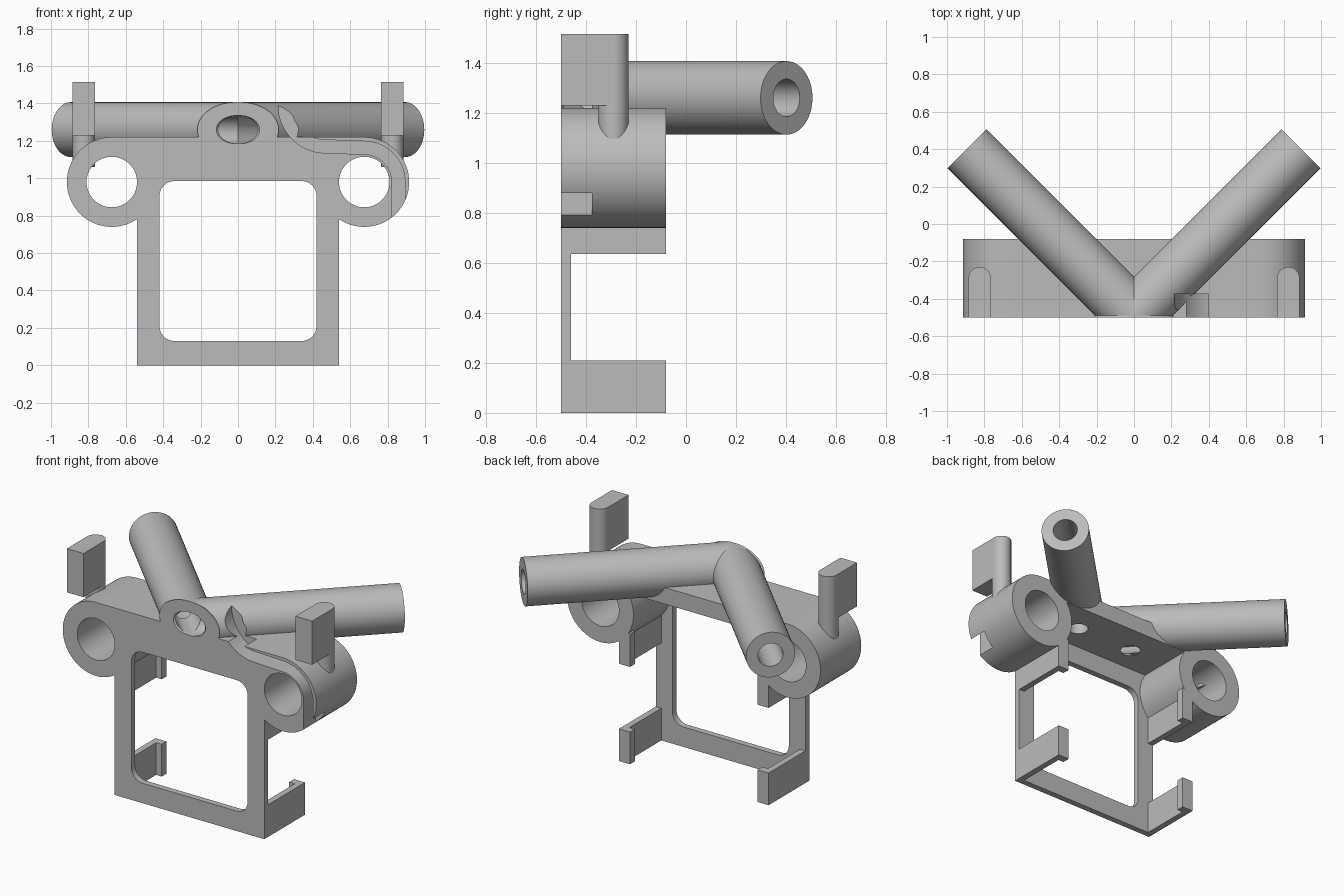
import bpy, bmesh
from math import cos, sin, pi
from mathutils import Matrix, Vector

if "Cube" in bpy.data.objects:
    bpy.data.objects.remove(bpy.data.objects["Cube"])

grey = bpy.data.materials.new("plain grey")
grey.use_nodes = True
COLOUR = (0.5, 0.5, 0.5, 1)
grey.diffuse_color = COLOUR
grey.node_tree.nodes["Principled BSDF"].inputs["Base Color"].default_value = COLOUR

FRONT, BACK = -0.5, -0.08
RING_X, RING_Z = 0.675, 0.98
TUBE_Z = 1.26


def finish(name, bm):
    bmesh.ops.recalc_face_normals(bm, faces=bm.faces)
    mesh = bpy.data.meshes.new(name)
    bm.to_mesh(mesh)
    bm.free()
    mesh.materials.append(grey)
    ob = bpy.data.objects.new(name, mesh)
    bpy.context.collection.objects.link(ob)
    return ob


def box(name, x0, x1, y0, y1, z0, z1):
    bm = bmesh.new()
    bmesh.ops.create_cube(bm, size=1)
    for v in bm.verts:
        v.co = ((x0 + x1) / 2 + v.co.x * (x1 - x0),
                (y0 + y1) / 2 + v.co.y * (y1 - y0),
                (z0 + z1) / 2 + v.co.z * (z1 - z0))
    return finish(name, bm)


def rod(name, start, end, radius):
    a, b = Vector(start), Vector(end)
    bm = bmesh.new()
    turn = (b - a).to_track_quat('Z', 'Y').to_matrix().to_4x4()
    bmesh.ops.create_cone(bm, cap_ends=True, segments=64, radius1=radius, radius2=radius,
                          depth=(b - a).length, matrix=Matrix.Translation((a + b) / 2) @ turn)
    return finish(name, bm)


def prism(name, outline, y0, y1):
    bm = bmesh.new()
    face = bm.faces.new([bm.verts.new((x, y0, z)) for x, z in outline])
    new = bmesh.ops.extrude_face_region(bm, geom=[face])["geom"]
    bmesh.ops.translate(bm, vec=(0, y1 - y0, 0),
                        verts=[v for v in new if isinstance(v, bmesh.types.BMVert)])
    return finish(name, bm)


def arc(cx, cz, r, a0, a1, n=16):
    return [(cx + r * cos(a0 + (a1 - a0) * i / n), cz + r * sin(a0 + (a1 - a0) * i / n))
            for i in range(n + 1)]


def cut(ob, cutters):
    for c in cutters:
        mod = ob.modifiers.new("cut", 'BOOLEAN')
        mod.operation, mod.solver, mod.object = 'DIFFERENCE', 'EXACT', c
    bpy.context.view_layer.update()
    graph = bpy.context.evaluated_depsgraph_get()
    mesh = bpy.data.meshes.new_from_object(ob.evaluated_get(graph))
    ob.modifiers.clear()
    ob.data = mesh


# Cutters: tube bores, ring holes, underside holes, front trim, cable channel
bores, ring_holes, pin_holes = [], [], []
for s in (-1, 1):
    bores.append(rod("bore_cutter", (-s * 0.3, -0.79, TUBE_Z), (s * 1.0, 0.51, TUBE_Z), 0.075))
    ring_holes.append(rod("ring_cutter", (s * RING_X, -0.6, RING_Z), (s * RING_X, 0, RING_Z), 0.135))
    pin_holes.append(rod("pin_cutter", (s * 0.21, -0.285, 1.0), (s * 0.21, -0.285, TUBE_Z), 0.06))
trim = box("trim_cutter", -1, 1, -1.5, FRONT, 0.5, 2)


def channel_side(offset):
    return (arc(0.47, 1.39, 0.22 + offset, pi, 1.5 * pi)
            + arc(RING_X, RING_Z, 0.183 - offset, pi / 2, 0)
            + [(RING_X + 0.183 - offset, 0.7)])


channel = prism("channel_cutter", channel_side(0.035) + channel_side(-0.035)[::-1], -0.6, -0.375)

# Front frame with a rounded opening
r = 0.08
opening = []
for i, (cx, cz) in enumerate([(0.42 - r, 0.985 - r), (r - 0.42, 0.985 - r),
                              (r - 0.42, 0.13 + r), (0.42 - r, 0.13 + r)]):
    opening += arc(cx, cz, r, i * pi / 2, (i + 1) * pi / 2, 8)
window = prism("window_cutter", opening, -0.6, -0.4)
frame = box("front_frame", -0.54, 0.54, FRONT, -0.46, 0, 1.22)
cut(frame, [window, channel] + bores + ring_holes)

# Crossbar joining the two rings
crossbar = box("crossbar", -RING_X, RING_X, FRONT, BACK, 1.112, 1.22)
cut(crossbar, bores + ring_holes + pin_holes + [channel])

parts = [frame, crossbar]
for s, side in ((-1, "right"), (1, "left")):
    # Side ring
    ring = rod(side + "_ring", (s * RING_X, FRONT, RING_Z), (s * RING_X, BACK, RING_Z), 0.24)
    cut(ring, [ring_holes[(s + 1) // 2], channel])

    # Angled tube
    tube = rod(side + "_tube", (-s * 0.3, -0.79, TUBE_Z), (s * 0.892, 0.402, TUBE_Z), 0.147)
    cut(tube, [trim] + bores + pin_holes + [channel])

    # Upright post with a flat flag
    post = rod(side + "_post", (s * 0.825, -0.29, 1.06), (s * 0.825, -0.29, 1.515), 0.06)
    flag = box(side + "_post_flag", s * 0.825 - 0.06, s * 0.825 + 0.06, FRONT, -0.29, 1.23, 1.515)
    parts += [ring, tube, post, flag]

    # Hooked clips
    for level, z0, z1 in (("lower", 0, 0.21), ("upper", 0.635, 0.85)):
        xs = [0.54, 0.54, 0.46, 0.46, 0.5, 0.5]
        ys = [FRONT, BACK, BACK, BACK - 0.05, BACK - 0.05, FRONT]
        bm = bmesh.new()
        face = bm.faces.new([bm.verts.new((s * x, y, z0)) for x, y in zip(xs, ys)])
        new = bmesh.ops.extrude_face_region(bm, geom=[face])["geom"]
        bmesh.ops.translate(bm, vec=(0, 0, z1 - z0),
                            verts=[v for v in new if isinstance(v, bmesh.types.BMVert)])
        parts.append(finish(side + "_" + level + "_clip", bm))

for c in bores + ring_holes + pin_holes + [trim, channel, window]:
    bpy.data.objects.remove(c)

# Smooth round surfaces, keep edges sharp
bpy.ops.object.select_all(action='DESELECT')
for ob in parts:
    ob.select_set(True)
bpy.context.view_layer.objects.active = frame
bpy.ops.object.shade_smooth_by_angle(angle=pi / 6)
